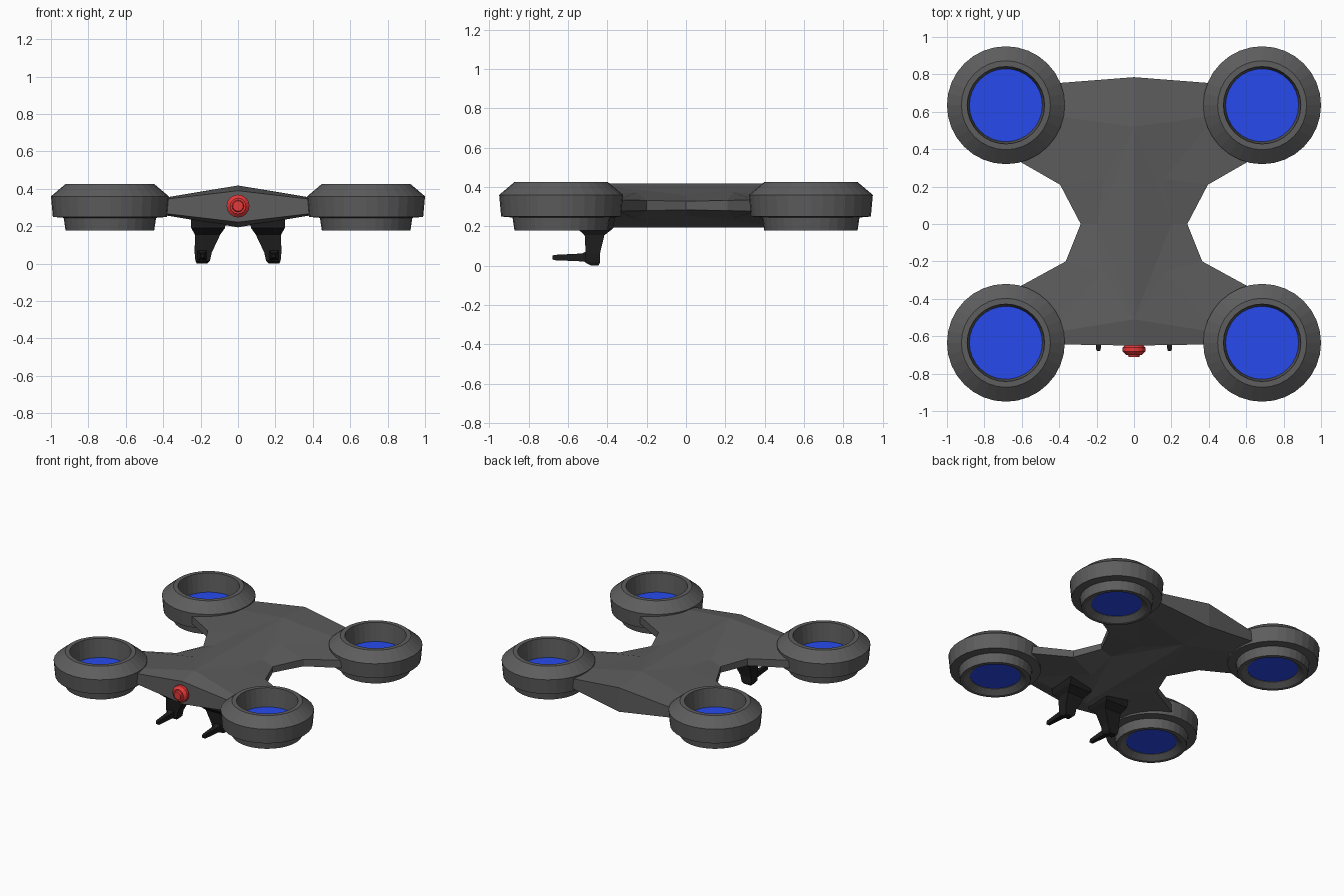
import bpy, bmesh
from math import cos, sin, tau

if "Cube" in bpy.data.objects:
    bpy.data.objects.remove(bpy.data.objects["Cube"])


def material(name, rgb):
    m = bpy.data.materials.new(name)
    m.diffuse_color = (*rgb, 1)
    m.use_nodes = True
    m.node_tree.nodes["Principled BSDF"].inputs["Base Color"].default_value = m.diffuse_color
    return m


GREY = material("dark_grey", (0.11, 0.11, 0.11))
BLACK = material("black", (0.012, 0.012, 0.012))
BLUE = material("blue", (0.02, 0.07, 0.85))
RED = material("red", (0.8, 0.04, 0.04))


def make(name, verts, faces, mat, loc=(0, 0, 0), mirror=None, up_face=None):
    bm = bmesh.new()
    vs = [bm.verts.new(v) for v in verts]
    for f in faces:
        bm.faces.new([vs[i] for i in f])
    bmesh.ops.recalc_face_normals(bm, faces=bm.faces)
    bm.faces.ensure_lookup_table()
    # An open shell is flipped if the given face does not look up
    if up_face is not None and bm.faces[up_face].normal.z < 0:
        bmesh.ops.reverse_faces(bm, faces=bm.faces)
    me = bpy.data.meshes.new(name)
    bm.to_mesh(me)
    bm.free()
    me.materials.append(mat)
    ob = bpy.data.objects.new(name, me)
    ob.location = loc
    bpy.context.collection.objects.link(ob)
    if mirror:
        mod = ob.modifiers.new("mirror", "MIRROR")
        mod.use_axis = mirror
    return ob


def loft(rings, closed=False):
    """Join rings of equal point count; closed joins the last to the first."""
    n, k = len(rings[0]), len(rings)
    verts = [p for r in rings for p in r]
    faces = []
    for j in range(k if closed else k - 1):
        a, b = j * n, (j + 1) % k * n
        faces += [(a + i, a + (i + 1) % n, b + (i + 1) % n, b + i) for i in range(n)]
    if not closed:
        faces += [tuple(range(n)), tuple(range((k - 1) * n, k * n))]
    return verts, faces


def lathe_rings(profile, n, axis="z"):
    rings = []
    for r, h in profile:
        pts = [(r * cos(tau * i / n), r * sin(tau * i / n)) for i in range(n)]
        rings.append([(a, b, h) if axis == "z" else (a, h, b) for a, b in pts])
    return rings


# Four ducted rotors with blue discs
duct = [(0.237, 0.178), (0.247, 0.245), (0.305, 0.25), (0.315, 0.36), (0.238, 0.425),
        (0.207, 0.425), (0.195, 0.285), (0.17, 0.25), (0.17, 0.205), (0.21, 0.178)]
disc = [(0.17, 0.208), (0.17, 0.25), (0.195, 0.288)]
for ys, yn in ((-1, "front"), (1, "back")):
    for xs, xn in ((-1, "left"), (1, "right")):
        at = (xs * 0.685, ys * 0.635, 0)
        make(f"{yn}_{xn}_duct", *loft(lathe_rings(duct, 32), closed=True), GREY, at)
        make(f"{yn}_{xn}_disc", *loft(lathe_rings(disc, 32)), BLUE, at)

# Body: upper right quarter, mirrored left and down about mid height
MID = 0.306
outline = [(0, 0.785, 0.395), (0.45, 0.75, 0.337), (0.44, 0.58, 0.345), (0.63, 0.345, 0.335),
           (0.395, 0.21, 0.332), (0.285, 0, 0.328), (0.365, -0.2, 0.332), (0.63, -0.345, 0.335),
           (0.44, -0.58, 0.345), (0.45, -0.643, 0.337), (0, -0.65, 0.39)]
ridge = [(0, 0.52, 0.418), (0.16, 0.24, 0.373), (0.2, 0, 0.357), (0.17, -0.25, 0.373), (0, -0.51, 0.418)]
n = len(outline)
verts = [(x, y, z - MID) for x, y, z in outline + ridge] + [(x, y, 0) for x, y, z in outline]
m0, m1, m2, m3, m4 = range(n, n + 5)
low = n + 5
faces = [(m0, 0, 1, 2), (m0, 2, m1), (m1, 2, 3, 4), (m1, 4, 5, m2), (m2, 5, 6, m3),
         (m3, 6, 7, 8), (m3, 8, m4), (m4, 8, 9, 10),
         (m0, m1, m2), (m0, m2, m4), (m2, m3, m4)]
faces += [(i, low + i, low + i + 1, i + 1) for i in range(n - 1)]
make("body", verts, faces, GREY, (0, 0, MID), (True, False, True), up_face=8)

# Red nose lamp, turned about y
lamp = [(0.025, -0.63), (0.061, -0.66), (0.061, -0.682), (0.042, -0.7), (0.032, -0.7), (0.028, -0.712)]
make("nose_lamp", *loft(lathe_rings(lamp, 16, "y")), RED, (0, 0, 0.308))

# Legs: stacked rectangular sections (z, x0, x1, y0, y1)
leg = [(0.25, 0.06, 0.25, -0.56, -0.36), (0.19, 0.07, 0.25, -0.555, -0.37),
       (0.155, 0.095, 0.23, -0.515, -0.415), (0.06, 0.14, 0.232, -0.51, -0.438),
       (0.015, 0.15, 0.228, -0.51, -0.438), (0, 0.165, 0.22, -0.48, -0.445)]
make("legs", *loft([[(a, c, z), (b, c, z), (b, d, z), (a, d, z)] for z, a, b, c, d in leg]),
     BLACK, mirror=(True, False, False))

# Toes: sections along y (y, x0, x1, z0, z1)
toe = [(-0.48, 0.16, 0.225, 0.015, 0.085), (-0.53, 0.172, 0.21, 0.022, 0.062),
       (-0.67, 0.178, 0.202, 0.028, 0.055), (-0.68, 0.182, 0.198, 0.033, 0.05)]
make("toes", *loft([[(a, y, c), (b, y, c), (b, y, d), (a, y, d)] for y, a, b, c, d in toe]),
     BLACK, mirror=(True, False, False))
